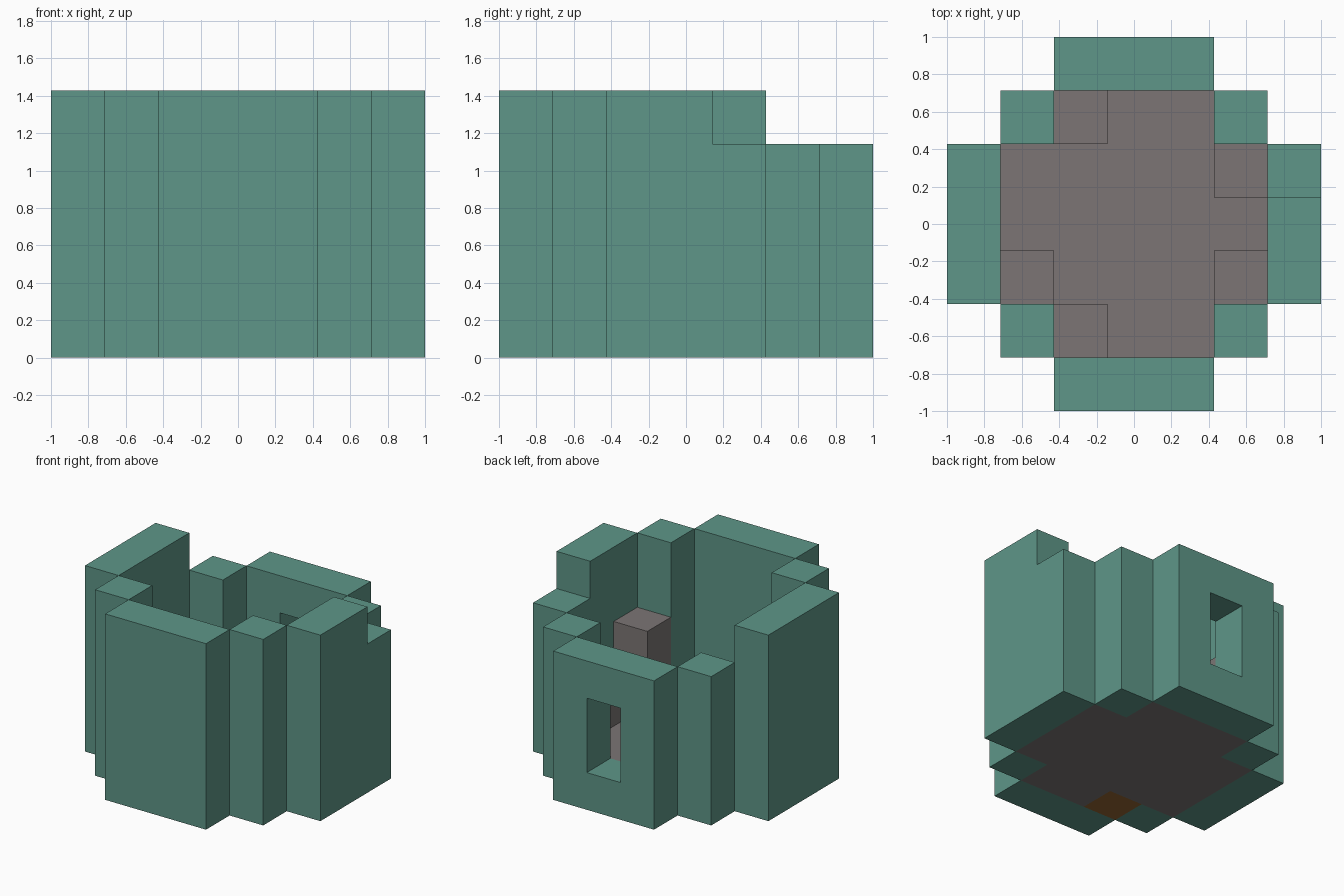
import bpy, bmesh
from mathutils import Vector

U = 2 / 7  # one block

old = bpy.data.objects.get("Cube")
if old:
    bpy.data.objects.remove(old, do_unlink=True)


def material(name, rgb):
    m = bpy.data.materials.new(name)
    m.use_nodes = True
    m.diffuse_color = (*rgb, 1)
    m.node_tree.nodes["Principled BSDF"].inputs["Base Color"].default_value = (*rgb, 1)
    return m


green = material("wall green", (0.112, 0.305, 0.246))
grey = material("stone grey", (0.2, 0.179, 0.176))
brown = material("earth brown", (0.3, 0.133, 0.033))


def prism(name, points, direction, mat):
    """Extrude a flat outline, given in blocks, along a direction."""
    bm = bmesh.new()
    face = bm.faces.new([bm.verts.new(Vector(p) * U) for p in points])
    new = bmesh.ops.extrude_face_region(bm, geom=[face])["geom"]
    moved = [g for g in new if isinstance(g, bmesh.types.BMVert)]
    bmesh.ops.translate(bm, verts=moved, vec=Vector(direction) * U)
    bmesh.ops.recalc_face_normals(bm, faces=bm.faces)
    mesh = bpy.data.meshes.new(name)
    bm.to_mesh(mesh)
    bm.free()
    mesh.materials.append(mat)
    ob = bpy.data.objects.new(name, mesh)
    bpy.context.collection.objects.link(ob)
    return ob


def box(name, x, y, z, mat):
    base = [(x[0], y[0], z[0]), (x[1], y[0], z[0]), (x[1], y[1], z[0]), (x[0], y[1], z[0])]
    return prism(name, base, (0, 0, z[1] - z[0]), mat)


# Outer walls; the back ones are a block lower
wide, low, high = (-1.5, 1.5), (0, 4), (0, 5)
box("front_wall", wide, (-3.5, -2.5), high, green)
box("right_wall", (-3.5, -2.5), wide, high, green)
back_wall = box("back_wall", wide, (2.5, 3.5), low, green)

# Left wall with a step down at its back end
step = [(-1.5, 0), (1.5, 0), (1.5, 4), (0.5, 4), (0.5, 5), (-1.5, 5)]
prism("left_wall", [(2.5, y, z) for y, z in step], (1, 0, 0), green)

# Corner posts
for side, sx in (("left", 1), ("right", -1)):
    for end, sy, tall in (("front", -1, high), ("back", 1, low)):
        xs = sorted((1.5 * sx, 2.5 * sx))
        ys = sorted((1.5 * sy, 2.5 * sy))
        box(f"{end}_{side}_post", xs, ys, tall, green)

# Window opening through the back wall
cutter = box("window_cutter", (-0.5, 0.5), (2, 4), (1, 3), green)
cutter.hide_render = True
cut = back_wall.modifiers.new("window", "BOOLEAN")
cut.operation = "DIFFERENCE"
cut.solver = "EXACT"
cut.object = cutter
bpy.context.view_layer.objects.active = back_wall
bpy.ops.object.modifier_apply(modifier=cut.name)
bpy.data.objects.remove(cutter, do_unlink=True)

# Stone floor, leaving one cell for the earth block
outline = [(-0.5, -2.5), (1.5, -2.5), (1.5, -1.5), (2.5, -1.5), (2.5, 1.5), (1.5, 1.5),
           (1.5, 2.5), (-1.5, 2.5), (-1.5, 1.5), (-2.5, 1.5), (-2.5, -1.5), (-0.5, -1.5)]
prism("floor", [(x, y, 0) for x, y in outline], (0, 0, 1), grey)
box("earth_block", (-1.5, -0.5), (-2.5, -1.5), (0, 1), brown)

# Stone blocks standing on the floor: cell centre and top
for name, x, y, top in (("front_block", -1, -2, 2), ("right_block", -2, -1, 2),
                        ("back_block", -1, 2, 2), ("left_block", 2, 1, 2),
                        ("tall_block", 2, -1, 3)):
    box(name, (x - 0.5, x + 0.5), (y - 0.5, y + 0.5), (1, top), grey)
